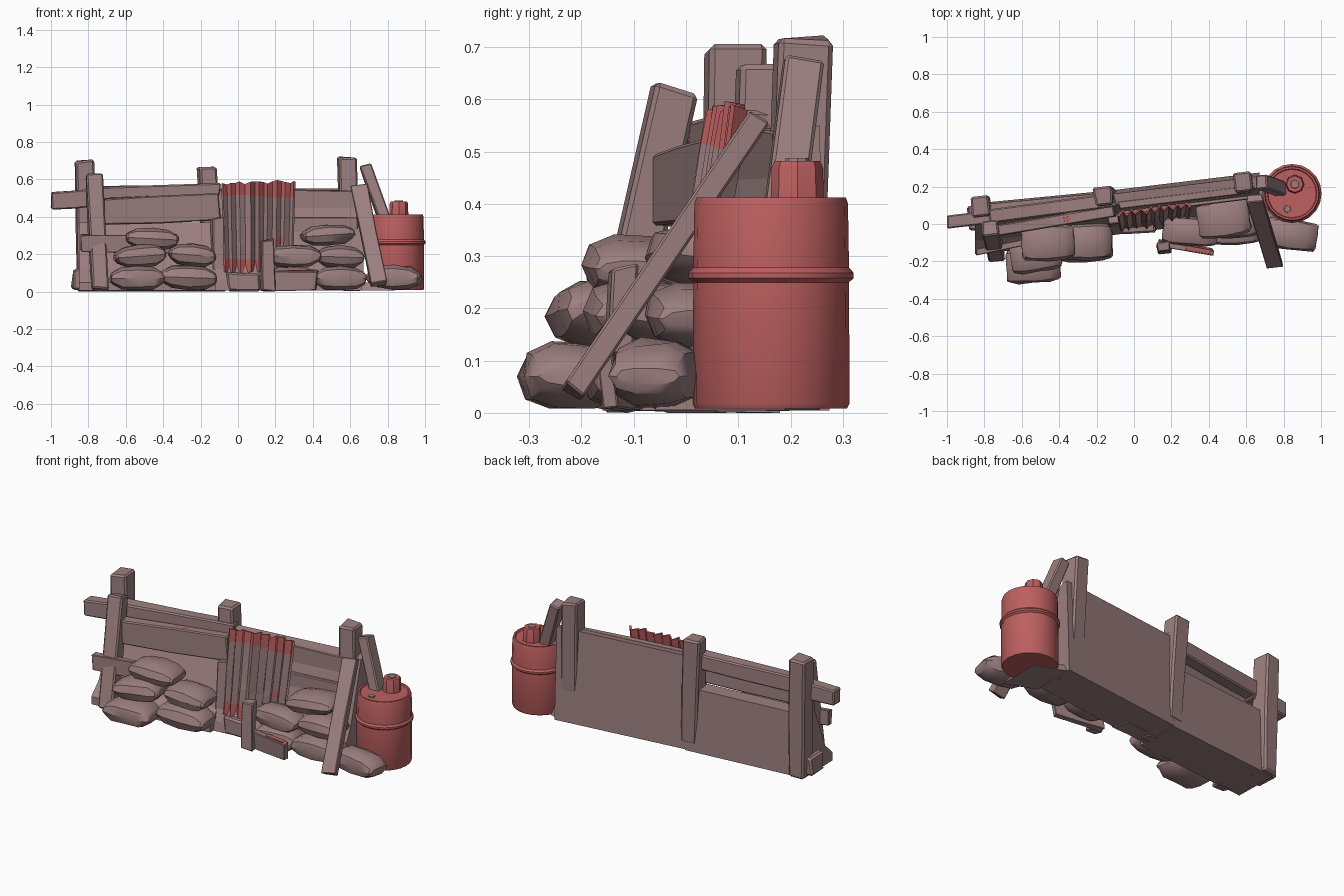
import bpy, bmesh, math, random
from mathutils import Vector, Matrix

if "Cube" in bpy.data.objects:
    bpy.data.objects.remove(bpy.data.objects["Cube"])

random.seed(4)


def material(name, col):
    m = bpy.data.materials.new(name)
    m.diffuse_color = (*col, 1)
    m.use_nodes = True
    m.node_tree.nodes["Principled BSDF"].inputs["Base Color"].default_value = m.diffuse_color
    return m


BROWN = material("dusty brown", (0.335, 0.212, 0.212))
RED = material("faded red", (0.51, 0.115, 0.115))


def finish(name, bm, mats, smooth=None):
    bmesh.ops.recalc_face_normals(bm, faces=bm.faces)
    me = bpy.data.meshes.new(name)
    bm.to_mesh(me)
    bm.free()
    ob = bpy.data.objects.new(name, me)
    bpy.context.collection.objects.link(ob)
    for m in mats:
        me.materials.append(m)
    if smooth:
        bpy.context.view_layer.objects.active = ob
        ob.select_set(True)
        bpy.ops.object.shade_smooth_by_angle(angle=math.radians(smooth))
        ob.select_set(False)
    return ob


def beam(name, a, b, w, d, ref=(-0.12, 1, 0), jit=0.006, mat=BROWN):
    """Rough-hewn timber from a to b; d is its depth along ref, w its width."""
    a, b = Vector(a), Vector(b)
    axis = (b - a).normalized()
    side = axis.cross(Vector(ref)).normalized()
    deep = side.cross(axis).normalized()
    bm = bmesh.new()
    rings = []
    for t in (0, 0.5, 1):
        ring = []
        for s, q in ((-1, -1), (1, -1), (1, 1), (-1, 1)):
            p = a.lerp(b, t) + side * (s * w / 2) + deep * (q * d / 2)
            j = jit if t != 0.5 else jit * 0.5
            p += side * random.uniform(-j, j) + axis * random.uniform(-j, j) * 1.5
            p.z = max(p.z, 0)
            ring.append(bm.verts.new(p))
        rings.append(ring)
    for r, s in zip(rings, rings[1:]):
        for i in range(4):
            k = (i + 1) % 4
            bm.faces.new((r[i], r[k], s[k], s[i]))
    bm.faces.new(rings[0])
    bm.faces.new(rings[-1])
    ob = finish(name, bm, [mat])
    bev = ob.modifiers.new("worn_edges", "BEVEL")
    bev.width = min(w, d) * 0.1
    bev.segments = 1
    return ob


def wall(name, x0, x1, yb0, yb1, prof):
    """Solid backing: profile of (distance in front of back, z) swept along x."""
    bm = bmesh.new()
    ends = [[bm.verts.new((x, yb - o, z)) for o, z in prof] for x, yb in ((x0, yb0), (x1, yb1))]
    n = len(prof)
    for i in range(n):
        k = (i + 1) % n
        bm.faces.new((ends[0][i], ends[0][k], ends[1][k], ends[1][i]))
    bm.faces.new(ends[0])
    bm.faces.new(ends[1])
    finish(name, bm, [BROWN])


def sandbag(name, c, size, yaw=6, roll=0):
    """Pillow with pinched, seamed ends."""
    stations = ((-1, .74, .25), (-.92, .86, .5), (-.6, .97, .9), (0, 1, 1.03),
                (.6, .97, .92), (.92, .86, .5), (1, .74, .25))
    rot = Matrix.Rotation(math.radians(yaw), 3, 'Z') @ Matrix.Rotation(math.radians(roll), 3, 'Y')
    bm = bmesh.new()
    rings = []
    for t, fy, fz in stations:
        ring = []
        for i in range(10):
            an = 2 * math.pi * i / 10
            cy, cz = math.cos(an), math.sin(an)
            y = math.copysign(abs(cy) ** 0.8, cy) * fy * random.uniform(.92, 1.04)
            z = math.copysign(abs(cz) ** 0.75, cz) * fz * random.uniform(.90, 1.06)
            x = t * random.uniform(.97, 1.02)
            p = rot @ Vector((x * size[0] / 2, y * size[1] / 2, z * size[2] / 2)) + Vector(c)
            p.z = max(p.z, 0.008)
            ring.append(bm.verts.new(p))
        rings.append(ring)
    for r, s in zip(rings, rings[1:]):
        for i in range(10):
            k = (i + 1) % 10
            bm.faces.new((r[i], r[k], s[k], s[i]))
    bm.faces.new(rings[0])
    bm.faces.new(rings[-1])
    finish(name, bm, [BROWN], 32)


def lathe(name, c, prof, n, mat, smooth=35):
    bm = bmesh.new()
    rings = [[bm.verts.new((c[0] + r * math.cos(2 * math.pi * i / n),
                            c[1] + r * math.sin(2 * math.pi * i / n), z)) for i in range(n)]
             for r, z in prof]
    for r, s in zip(rings, rings[1:]):
        for i in range(n):
            k = (i + 1) % n
            bm.faces.new((r[i], r[k], s[k], s[i]))
    bm.faces.new(rings[0])
    bm.faces.new(rings[-1])
    return finish(name, bm, [mat], smooth)


# Solid backing panels
wall("left_panel", -0.85, -0.12, 0.11, 0.18,
     ((0, 0), (0.27, 0.005), (0.27, 0.05), (0.2, 0.12), (0.1, 0.37), (0.01, 0.37)))
wall("right_panel", -0.12, 0.67, 0.18, 0.275,
     ((0, 0.005), (0.24, 0.005), (0.23, 0.06), (0.17, 0.2), (0.08, 0.54), (0.02, 0.55)))
wall("right_foot", 0.66, 0.84, 0.26, 0.19,
     ((0, 0.006), (0.25, 0.006), (0.22, 0.05), (0.02, 0.05)))

# Upright posts
beam("left_back_post", (-0.81, 0.085, 0), (-0.82, 0.095, 0.70), 0.10, 0.11)
beam("left_front_post", (-0.735, -0.16, 0.01), (-0.77, -0.02, 0.625), 0.09, 0.085)
beam("middle_post", (-0.13, 0.13, 0.05), (-0.165, 0.15, 0.67), 0.10, 0.10)
beam("right_post", (0.605, 0.20, 0), (0.58, 0.225, 0.72), 0.095, 0.105)
beam("middle_front_board", (-0.105, 0.0, 0), (-0.11, 0.03, 0.39), 0.065, 0.06)

# Horizontal rails and planks
beam("top_rail", (-1.0, 0.01, 0.488), (-0.75, 0.04, 0.50), 0.095, 0.07)
beam("upper_rail", (-0.78, 0.04, 0.515), (-0.1, 0.13, 0.53), 0.09, 0.075)
beam("upper_plank", (-0.76, -0.04, 0.425), (-0.1, 0.07, 0.45), 0.145, 0.06)
beam("lower_left_plank", (-0.84, -0.15, 0.26), (-0.35, -0.05, 0.25), 0.095, 0.035)
beam("left_foot_beam", (-0.885, 0.03, 0.065), (-0.6, 0.04, 0.06), 0.105, 0.13)
beam("right_upper_plank", (-0.08, 0.1, 0.48), (0.62, 0.185, 0.475), 0.13, 0.04)
beam("right_lower_plank", (-0.08, 0.07, 0.33), (0.64, 0.16, 0.335), 0.13, 0.05)
beam("middle_foot_block", (-0.06, 0.0, 0.05), (0.11, 0.01, 0.05), 0.1, 0.11)

# Loose boards in front and against the right end
beam("fallen_board", (0.13, -0.10, 0.055), (0.42, -0.15, 0.06), 0.105, 0.03, (0.15, 1, 0.1))
beam("short_stake", (0.16, -0.135, 0), (0.155, -0.12, 0.28), 0.07, 0.05)
beam("leaning_board", (0.755, -0.22, 0.035), (0.645, 0.14, 0.565), 0.085, 0.045, (0, 1, -0.7))
beam("slanted_side_board", (0.80, 0.18, 0.33), (0.685, 0.225, 0.67), 0.065, 0.075)

# Thin flakes of red paint on plank tops
beam("plank_paint", (-0.375, 0.024, 0.511), (-0.335, 0.03, 0.512), 0.008, 0.025, jit=0, mat=RED)
beam("board_paint", (0.28, -0.127, 0.11), (0.41, -0.149, 0.113), 0.008, 0.024, (0.15, 1, 0.1), 0, RED)

# Sandbag piles
bags = [
    ((-0.46, -0.10, 0.283), (0.28, 0.20, 0.12), 3, 3),
    ((-0.525, -0.165, 0.19), (0.27, 0.19, 0.13), 8, -4),
    ((-0.245, -0.095, 0.195), (0.25, 0.20, 0.125), 4, 5),
    ((-0.54, -0.22, 0.07), (0.285, 0.20, 0.14), 5, 0),
    ((-0.265, -0.105, 0.075), (0.30, 0.20, 0.14), 3, 2),
    ((0.48, 0.03, 0.303), (0.28, 0.21, 0.115), 8, -4),
    ((0.30, -0.04, 0.19), (0.29, 0.16, 0.125), -5, 0),
    ((0.545, 0.02, 0.185), (0.25, 0.20, 0.125), 6, 2),
    ((0.545, -0.015, 0.07), (0.28, 0.20, 0.135), 4, 0),
    ((0.29, -0.03, 0.07), (0.26, 0.16, 0.135), 4, 0),
    ((0.835, -0.055, 0.075), (0.29, 0.17, 0.135), -8, 2),
]
for i, (c, s, yaw, roll) in enumerate(bags):
    sandbag(f"sandbag_{i + 1}", c, s, yaw, roll)

# Corrugated metal sheet, red where paint remains
bm = bmesh.new()
levels = (0.10, 0.17, 0.25, 0.29, 0.51, 0.58)
cols = 16
waves = [(0.016 if i % 2 else -0.016) * random.uniform(.6, 1.2) for i in range(cols + 1)]
shift = [random.uniform(-.006, .006) for i in range(cols + 1)]
grid = []
for z in levels:
    row = []
    end = z in (levels[0], levels[-1])
    for i in range(cols + 1):
        t = i / cols
        y = 0.055 + 0.05 * t - (0.58 - z) * 0.16 + waves[i] * random.uniform(.8, 1.1)
        x = -0.085 + 0.39 * t + (0.58 - z) * 0.03 * (1 - 2 * t) + shift[i]
        lift = random.uniform(-.01, .01) + 0.008 * t if end else random.uniform(-.008, .008)
        row.append(bm.verts.new((x, y, z + lift)))
    grid.append(row)
for j in range(len(levels) - 1):
    for i in range(cols):
        f = bm.faces.new((grid[j][i], grid[j][i + 1], grid[j + 1][i + 1], grid[j + 1][i]))
        patch = j == 4 or (j == 0 and i < 8) or (j == 2 and i in (12, 13))
        f.material_index = 1 if patch else 0
sheet = finish("corrugated_sheet", bm, [BROWN, RED])
sol = sheet.modifiers.new("thickness", "SOLIDIFY")
sol.thickness = 0.012
sol.offset = 0

# Barrel with rolled hoop, rim, filler neck and bungs
lathe("barrel", (0.845, 0.163), (
    (0.145, 0.008), (0.150, 0.018), (0.149, 0.25), (0.158, 0.258), (0.158, 0.268), (0.149, 0.278),
    (0.147, 0.40), (0.143, 0.412), (0.133, 0.412), (0.129, 0.405)), 20, RED)
lathe("filler_neck", (0.86, 0.213), ((0.051, 0.40), (0.049, 0.47), (0.044, 0.482)), 8, RED)
lathe("neck_cap", (0.86, 0.213), ((0.024, 0.48), (0.022, 0.488)), 8, BROWN)
lathe("small_bung", (0.82, 0.08), ((0.02, 0.40), (0.018, 0.411)), 7, BROWN)
